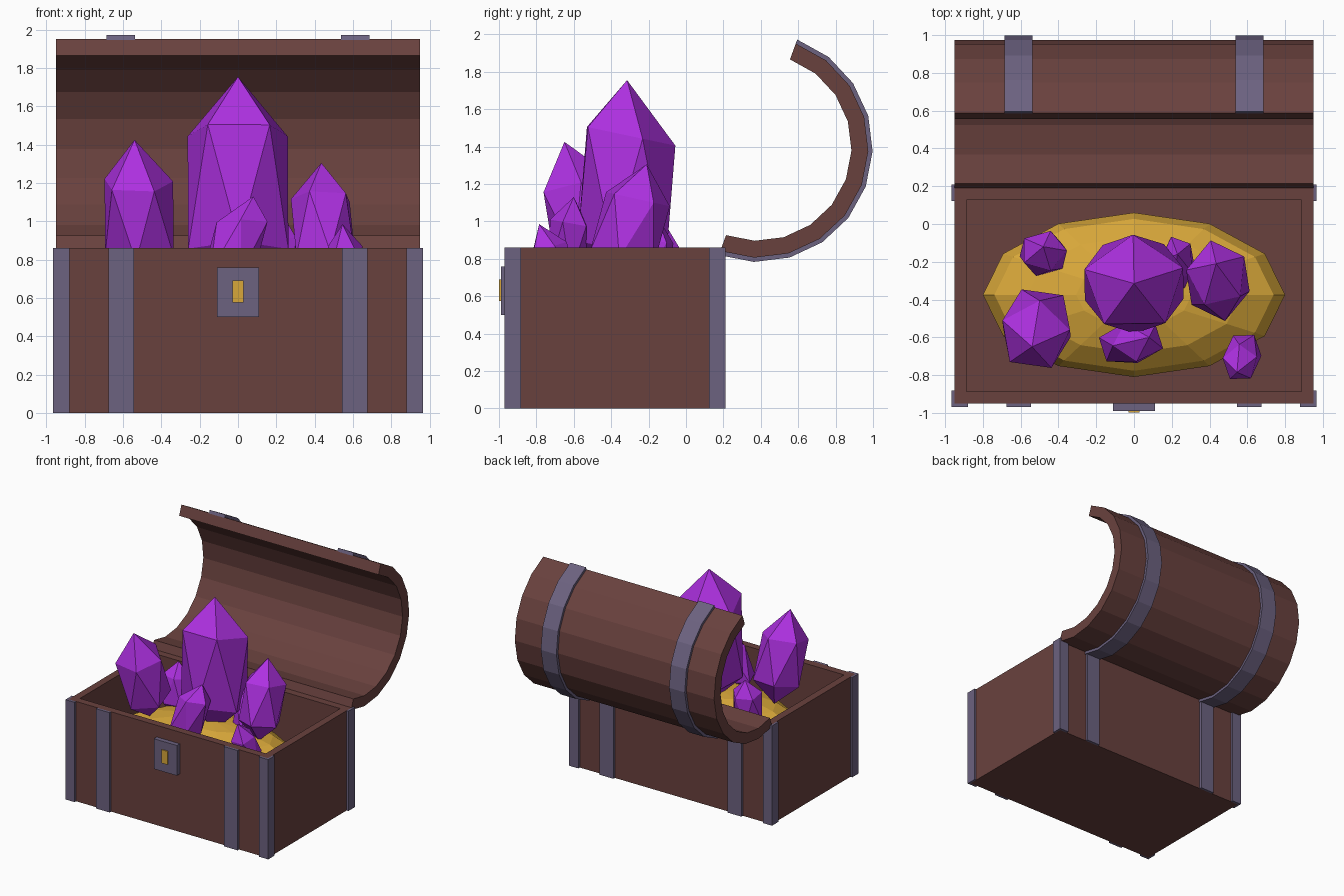
import bpy, bmesh, math
from mathutils import Vector

if "Cube" in bpy.data.objects:
    bpy.data.objects.remove(bpy.data.objects["Cube"])


def material(name, rgb):
    m = bpy.data.materials.new(name)
    m.diffuse_color = (*rgb, 1)
    m.use_nodes = True
    m.node_tree.nodes["Principled BSDF"].inputs["Base Color"].default_value = m.diffuse_color
    return m


WOOD = material("brown wood", (0.141, 0.053, 0.048))
METAL = material("grey violet metal", (0.150, 0.122, 0.216))
GOLD = material("gold", (0.69, 0.39, 0.042))
PURPLE = material("purple crystal", (0.42, 0.03, 0.75))


def finish(name, bm, mat):
    bmesh.ops.recalc_face_normals(bm, faces=bm.faces)
    me = bpy.data.meshes.new(name)
    bm.to_mesh(me)
    bm.free()
    me.materials.append(mat)
    ob = bpy.data.objects.new(name, me)
    bpy.context.collection.objects.link(ob)
    return ob


def block_mesh(x0, x1, y0, y1, z0, z1):
    bm = bmesh.new()
    bmesh.ops.create_cube(bm, size=1)
    for v in bm.verts:
        v.co = Vector((x0 if v.co.x < 0 else x1,
                       y0 if v.co.y < 0 else y1,
                       z0 if v.co.z < 0 else z1))
    return bm


def block(name, mat, *b):
    return finish(name, block_mesh(*b), mat)


def prism(name, mat, points, offset):
    """Extrude a closed outline of 3D points along an offset."""
    bm = bmesh.new()
    face = bm.faces.new([bm.verts.new(p) for p in points])
    ext = bmesh.ops.extrude_face_region(bm, geom=[face], use_keep_orig=True)
    moved = [g for g in ext["geom"] if isinstance(g, bmesh.types.BMVert)]
    bmesh.ops.translate(bm, verts=moved, vec=offset)
    return finish(name, bm, mat)


# Hollow chest body: inset the top and sink it to make the cavity
H = 0.86
bm = block_mesh(-0.95, 0.95, -0.95, 0.19, 0, H)
bm.normal_update()
top = max(bm.faces, key=lambda f: f.calc_center_median().z)
bmesh.ops.inset_region(bm, faces=[top], thickness=0.09)
ext = bmesh.ops.extrude_face_region(bm, geom=[top])
moved = [g for g in ext["geom"] if isinstance(g, bmesh.types.BMVert)]
bmesh.ops.translate(bm, verts=moved, vec=(0, 0, 0.09 - H))
if top.is_valid:
    bm.faces.remove(top)
finish("chest_body", bm, WOOD)

# L-shaped corner braces and vertical straps
T, F = 0.02, 0.088
for sx in (-1, 1):
    for sy, wall in ((-1, -0.95), (1, 0.19)):
        ox, oy = 0.967, wall + sy * T
        outline = [(ox, oy), (ox, oy - sy * F), (0.95, oy - sy * F),
                   (0.95, wall), (ox - F, wall), (ox - F, oy)]
        prism("corner_brace", METAL, [(sx * x, y, 0) for x, y in outline], (0, 0, H))
        block("body_strap", METAL, sx * 0.61 - 0.066, sx * 0.61 + 0.066,
              min(wall, wall + sy * T), max(wall, wall + sy * T), 0, H)

# Lock
block("lock_plate", METAL, -0.11, 0.11, -0.99, -0.95, 0.50, 0.76)
block("keyhole", GOLD, -0.028, 0.028, -0.999, -0.98, 0.575, 0.69)


# Open barrel lid: ten-sided half shell
def arc(r, x):
    return [(x, 0.385 + r * math.cos(math.radians(70 - 18 * k)),
             1.396 + r * math.sin(math.radians(70 - 18 * k))) for k in range(11)]


def shell(name, mat, r0, r1, x0, x1):
    bm = bmesh.new()
    rows = [[bm.verts.new(p) for p in arc(r, x)]
            for r, x in ((r0, x0), (r0, x1), (r1, x1), (r1, x0))]
    for i in range(4):
        a, b = rows[i], rows[(i + 1) % 4]
        for k in range(10):
            bm.faces.new((a[k], a[k + 1], b[k + 1], b[k]))
    for k in (0, 10):
        bm.faces.new([row[k] for row in rows])
    return finish(name, bm, mat)


shell("lid", WOOD, 0.50, 0.59, -0.95, 0.95)
for sx in (-1, 1):
    shell("lid_strap", METAL, 0.585, 0.613, sx * 0.612 - 0.074, sx * 0.612 + 0.074)

# Mound of gold
bm = bmesh.new()
bmesh.ops.create_uvsphere(bm, u_segments=12, v_segments=8, radius=1)
bmesh.ops.scale(bm, vec=(0.8, 0.435, 0.26), verts=bm.verts)
bmesh.ops.translate(bm, vec=(0, -0.375, 0.47), verts=bm.verts)
finish("gold_mound", bm, GOLD)


# Crystals: stretched icosahedra, leaning from base to apex
def crystal(name, base, apex, rx, ry, z_low, z_mid, turn, slope=0.0):
    bm = bmesh.new()
    bx, by = base
    ax, ay, az = apex

    def ring(z, ang, t):
        cx, cy = bx + (ax - bx) * t, by + (ay - by) * t
        out = []
        for k in range(5):
            a = math.radians(ang + 72 * k)
            out.append(bm.verts.new((cx + rx * math.cos(a), cy + ry * math.sin(a),
                                     z - slope * math.sin(a))))
        return out

    lo, up = ring(z_low, turn + 36, 0.15), ring(z_mid, turn, 0.65)
    tip = bm.verts.new(apex)
    foot = bm.verts.new((bx, by, z_low - (az - z_mid) * 0.8))
    for k in range(5):
        n = (k + 1) % 5
        bm.faces.new((up[k], up[n], tip))
        bm.faces.new((lo[k], up[n], up[k]))
        bm.faces.new((lo[k], lo[n], up[n]))
        bm.faces.new((lo[n], lo[k], foot))
    return finish(name, bm, PURPLE)


crystal("main_crystal", (0, -0.32), (0, -0.315, 1.755), 0.275, 0.26, 0.84, 1.46, 19, 0.055)
crystal("left_crystal", (-0.50, -0.49), (-0.54, -0.65, 1.425), 0.19, 0.19, 0.84, 1.20, 10, -0.05)
crystal("right_crystal", (0.45, -0.36), (0.435, -0.21, 1.305), 0.165, 0.18, 0.80, 1.12, 30, 0.04)
crystal("front_crystal", (-0.08, -0.65), (0.08, -0.60, 1.13), 0.14, 0.11, 0.72, 0.99, 50, 0.02)
crystal("back_left_crystal", (-0.48, -0.18), (-0.48, -0.12, 1.00), 0.125, 0.11, 0.66, 0.88, 0, 0.02)
crystal("back_right_crystal", (0.23, -0.24), (0.23, -0.16, 1.04), 0.09, 0.13, 0.66, 0.90, 40, 0.02)
crystal("corner_crystal", (0.59, -0.65), (0.545, -0.785, 0.985), 0.095, 0.10, 0.68, 0.86, 20, -0.03)
